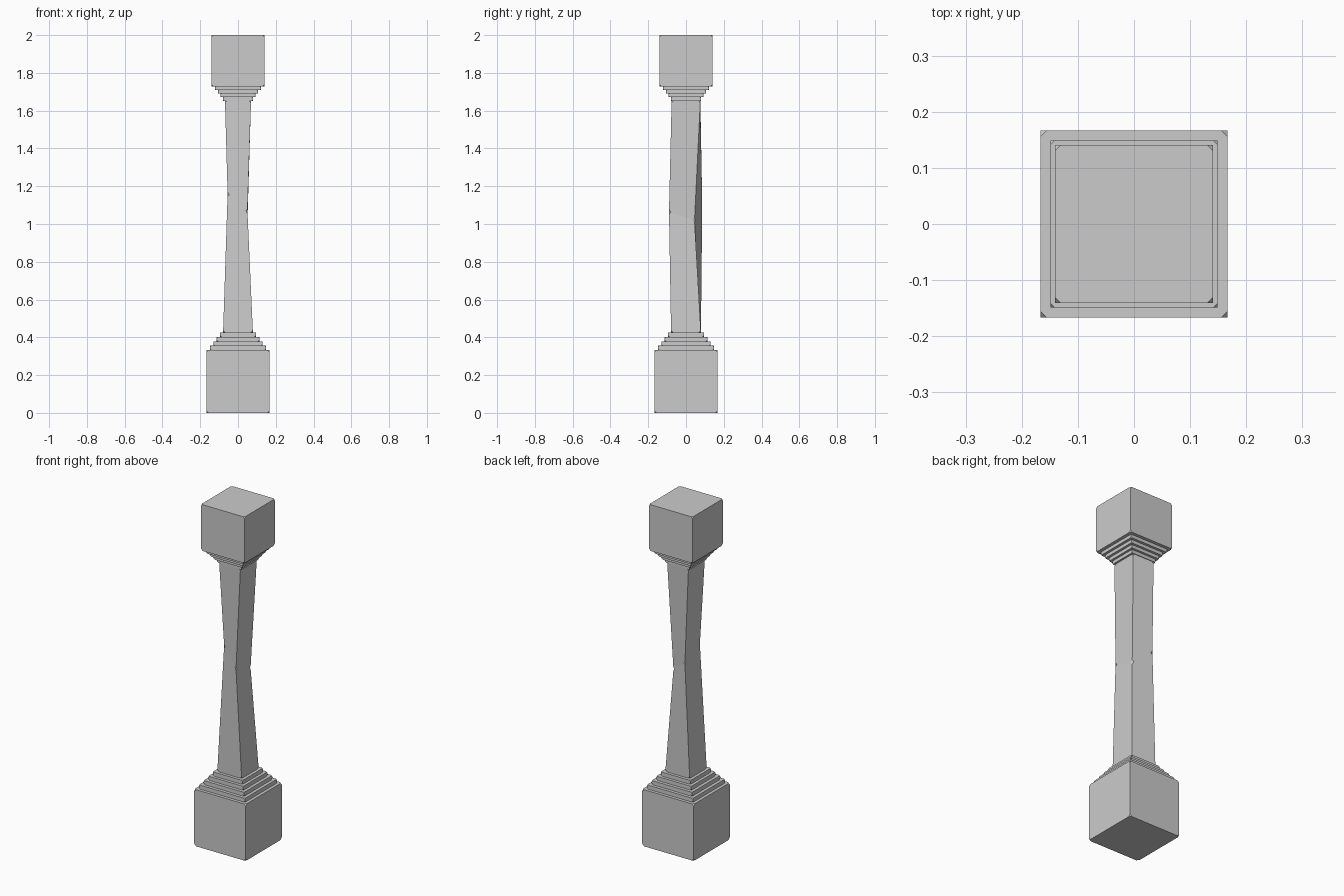
import bpy
import bmesh

if "Cube" in bpy.data.objects:
    bpy.data.objects.remove(bpy.data.objects["Cube"])


def loft(name, rings, chip):
    """Four-sided solid through a list of rings, with its corners clipped."""
    bm = bmesh.new()
    loops = [[bm.verts.new(p) for p in ring] for ring in rings]
    bm.faces.new(loops[0][::-1])
    bm.faces.new(loops[-1])
    for low, high in zip(loops, loops[1:]):
        for i in range(4):
            j = (i + 1) % 4
            bm.faces.new((low[i], low[j], high[j], high[i]))
    bmesh.ops.recalc_face_normals(bm, faces=bm.faces[:])
    mesh = bpy.data.meshes.new(name)
    bm.to_mesh(mesh)
    bm.free()
    obj = bpy.data.objects.new(name, mesh)
    bpy.context.collection.objects.link(obj)
    bevel = obj.modifiers.new("clipped_corners", 'BEVEL')
    bevel.affect = 'VERTICES'
    bevel.width = chip
    bevel.segments = 1
    bevel.limit_method = 'NONE'
    return obj


def square(hx, hy, z):
    return [(-hx, -hy, z), (hx, -hy, z), (hx, hy, z), (-hx, hy, z)]


def block(name, half, z0, z1, chip):
    return loft(name, [square(half, half, z0), square(half, half, z1)], chip)


# Base block and its receding steps
block("base_block", 0.167, 0.0, 0.332, 0.012)
for i, half in enumerate((0.149, 0.131, 0.113, 0.096)):
    z = 0.332 + i * 0.0235
    block(f"base_step_{i + 1}", half, z, z + 0.0235, 0.008)

# Shaft with an uneven, hand-carved waist
waist = [(-0.055, -0.05, 1.16), (0.05, -0.09, 1.065),
         (0.05, 0.045, 1.02), (-0.053, 0.086, 1.10)]
loft("shaft", [square(0.079, 0.079, 0.424), waist, square(0.069, 0.076, 1.655)], 0.012)

# Capital steps and top block
for i, half in enumerate((0.08, 0.093, 0.107, 0.122)):
    z = 1.652 + i * 0.0193
    block(f"capital_step_{i + 1}", half, z, z + 0.0193, 0.007)
block("capital_block", 0.141, 1.729, 2.0, 0.011)
